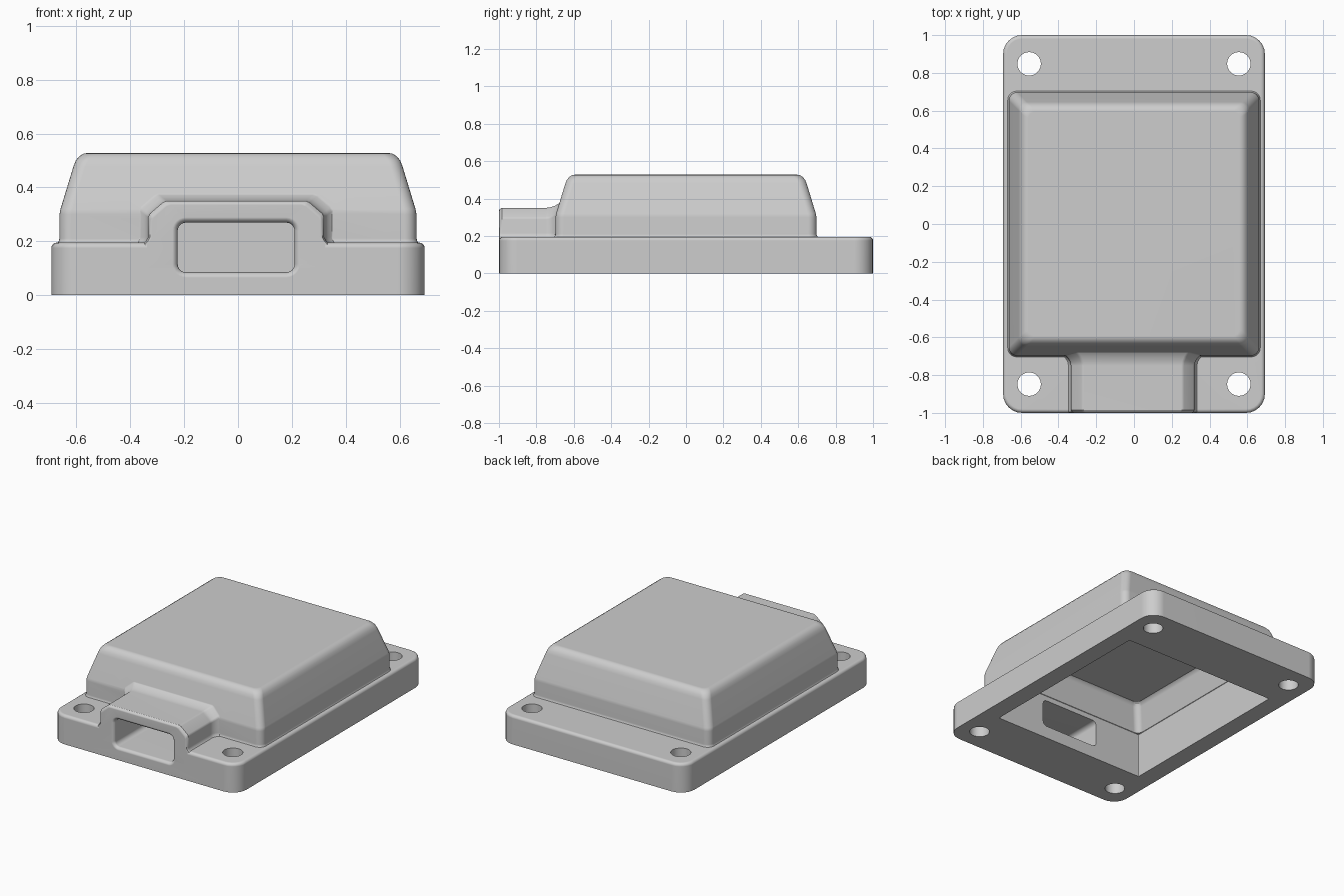
import bpy, bmesh
from math import sin, cos, pi

old = bpy.data.objects.get("Cube")
if old:
    bpy.data.objects.remove(old, do_unlink=True)

grey = bpy.data.materials.new("plain_grey")
grey.use_nodes = True
grey.diffuse_color = (0.61, 0.61, 0.61, 1)
grey.node_tree.nodes["Principled BSDF"].inputs["Base Color"].default_value = (0.61, 0.61, 0.61, 1)


def rounded_rect(hx, hy, r, steps=6):
    """Outline of a rectangle with rounded corners, as 2D points."""
    pts = []
    for q, (sx, sy) in enumerate([(1, 1), (-1, 1), (-1, -1), (1, -1)]):
        for k in range(steps + 1):
            a = (q + k / steps) * pi / 2
            pts.append((sx * (hx - r) + r * cos(a), sy * (hy - r) + r * sin(a)))
    return pts


def loft(name, rings):
    """Closed solid skinned through rings of matching 3D points."""
    bm = bmesh.new()
    loops = [[bm.verts.new(p) for p in ring] for ring in rings]
    n = len(loops[0])
    for a, b in zip(loops, loops[1:]):
        for i in range(n):
            j = (i + 1) % n
            bm.faces.new((a[i], a[j], b[j], b[i]))
    bm.faces.new(loops[0][::-1])
    bm.faces.new(loops[-1])
    bmesh.ops.recalc_face_normals(bm, faces=bm.faces)
    mesh = bpy.data.meshes.new(name)
    bm.to_mesh(mesh)
    bm.free()
    ob = bpy.data.objects.new(name, mesh)
    bpy.context.collection.objects.link(ob)
    mesh.materials.append(grey)
    return ob


def stack(name, hx, hy, levels):
    """Loft upward; each level is (z, inset, corner radius)."""
    return loft(name, [[(x, y, z) for x, y in rounded_rect(hx - d, hy - d, r)]
                       for z, d, r in levels])


def combine(target, other, operation):
    mod = target.modifiers.new(operation.lower(), "BOOLEAN")
    mod.operation, mod.solver, mod.object = operation, "EXACT", other
    bpy.context.view_layer.objects.active = target
    bpy.ops.object.modifier_apply(modifier=mod.name)
    bpy.data.objects.remove(other, do_unlink=True)


# Mounting base with a softened top rim
arc = [k * pi / 8 for k in range(5)]
case = stack("enclosure_case", 0.693, 1.0,
             [(0, 0, 0.1)] + [(0.175 + 0.02 * sin(a), 0.02 * (1 - cos(a)), 0.1 - 0.02 * (1 - cos(a)))
                              for a in arc])

# Tapered lid with a small flare at its foot
lid = stack("lid", 0.663, 0.698, [
    (0.12, -0.008, 0.05), (0.19, -0.008, 0.05), (0.2, -0.003, 0.045), (0.21, 0, 0.045),
    (0.3, 0, 0.045), (0.32, 0.004, 0.045), (0.478, 0.052, 0.045), (0.5, 0.061, 0.045),
    (0.516, 0.074, 0.045), (0.525, 0.089, 0.04), (0.528, 0.105, 0.035)])
combine(case, lid, "UNION")


# Port hood; its rear fillet leans back with the lid's slope
def hood_ring(y, e, lean):
    w, mid = 0.327 + e, -0.007
    top = 0.35 + (e if e < 0 else 0.8 * e)
    half = [(w + 0.018, 0.1), (w + 0.018, 0.19), (w + 0.008, 0.2), (w, 0.215),
            (w, top - 0.062), (w - 0.007, top - 0.047),
            (w - 0.055, top - 0.006), (w - 0.07, top)]
    ring = ([(mid + x, z) for x, z in half]
            + [(mid - x, z) for x, z in reversed(half)])
    return [(x, y + lean * max(0, z - 0.31), z) for x, z in ring]


hood = loft("hood", [hood_ring(*level) for level in [
    (-1, -0.015, 0), (-0.996, -0.007, 0), (-0.985, 0, 0), (-0.75, 0, 0),
    (-0.73, 0.004, 0.1), (-0.712, 0.014, 0.2), (-0.7, 0.027, 0.28),
    (-0.694, 0.04, 0.31), (-0.65, 0.04, 0.31)]])
combine(case, hood, "UNION")

# Hollow interior, open underneath
cavity = stack("cavity", 0.572, 0.637, [
    (-0.1, 0, 0.004), (0.302, 0, 0.004), (0.304, 0.003, 0.04), (0.455, 0.047, 0.04),
    (0.472, 0.055, 0.035), (0.48, 0.066, 0.03)])
combine(case, cavity, "DIFFERENCE")

# Cable port with a flared lip
port = loft("port", [[(x - 0.007, y, z + 0.177)
                      for x, z in rounded_rect(0.217 + e, 0.092 + e, 0.03 + e)]
                     for y, e in [(-1.05, 0.02), (-1, 0.02), (-0.996, 0.011),
                                  (-0.989, 0.004), (-0.98, 0), (-0.6, 0)]])
combine(case, port, "DIFFERENCE")

# Four screw holes
for sx in (-1, 1):
    for sy in (-1, 1):
        hole = loft("screw_hole", [[(sx * 0.555 + 0.062 * cos(k * pi / 16),
                                     sy * 0.848 + 0.062 * sin(k * pi / 16), z)
                                    for k in range(32)] for z in (-0.1, 0.3)])
        combine(case, hole, "DIFFERENCE")

# Smooth shading with crisp edges kept
bpy.ops.object.select_all(action="DESELECT")
case.select_set(True)
bpy.context.view_layer.objects.active = case
bpy.ops.object.shade_smooth_by_angle(angle=pi / 6)
weighted = case.modifiers.new("weighted_normals", "WEIGHTED_NORMAL")
weighted.keep_sharp = True
